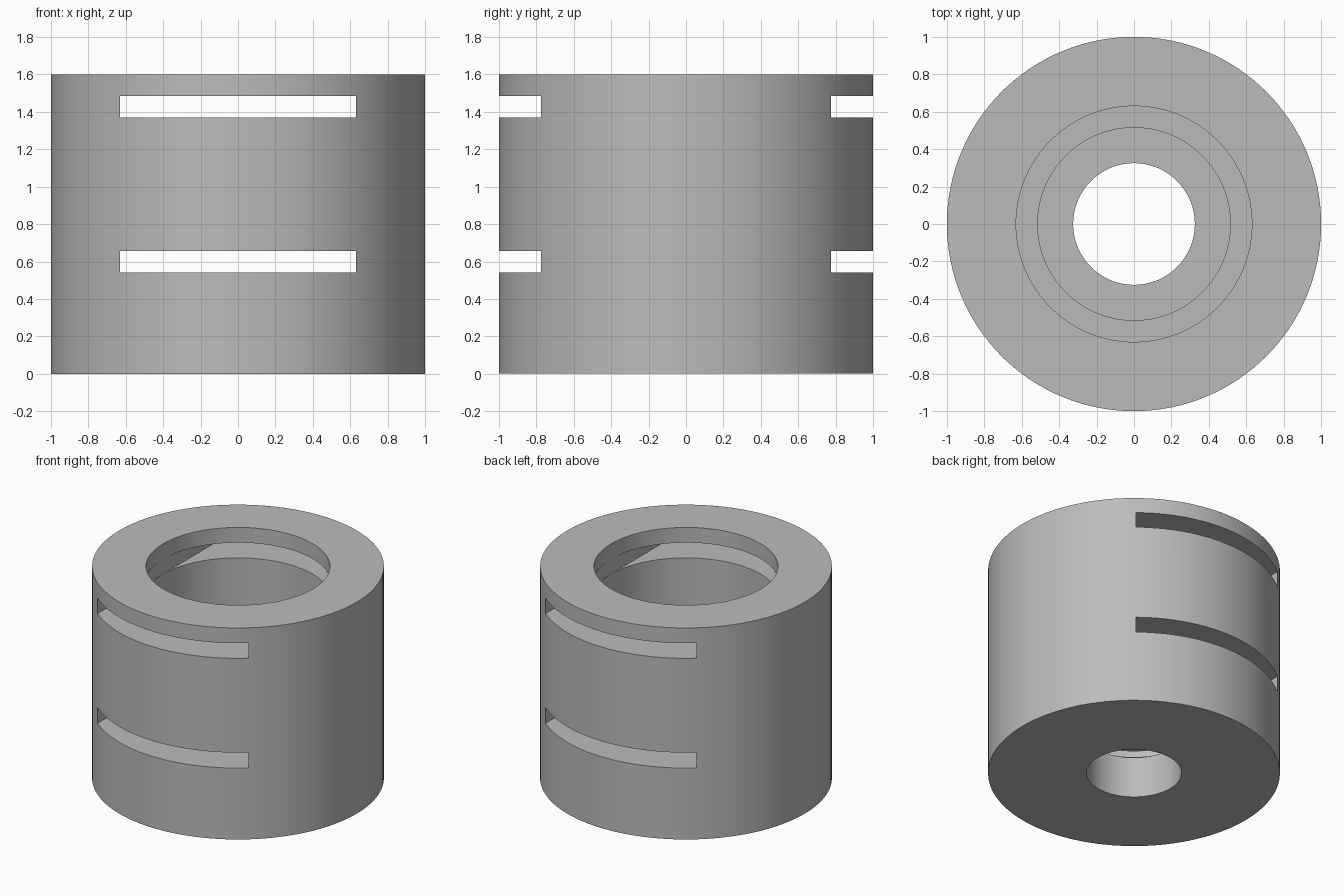
import bpy
import bmesh
from math import radians

cube = bpy.data.objects.get("Cube")
if cube:
    bpy.data.objects.remove(cube, do_unlink=True)

# One plain metal grey
grey = bpy.data.materials.new("plain_grey")
grey.use_nodes = True
colour = (0.5, 0.5, 0.5, 1)
grey.diffuse_color = colour
grey.node_tree.nodes["Principled BSDF"].inputs["Base Color"].default_value = colour


def lathe(name, profile, segments=128):
    """Revolve a closed (radius, height) profile about the z axis."""
    bm = bmesh.new()
    verts = [bm.verts.new((r, 0, z)) for r, z in profile]
    edges = [bm.edges.new((a, b)) for a, b in zip(verts, verts[1:] + verts[:1])]
    bmesh.ops.spin(bm, geom=verts + edges, axis=(0, 0, 1), cent=(0, 0, 0),
                   angle=radians(360), steps=segments)
    bmesh.ops.remove_doubles(bm, verts=bm.verts, dist=0.0001)
    bmesh.ops.recalc_face_normals(bm, faces=bm.faces)
    mesh = bpy.data.meshes.new(name)
    bm.to_mesh(mesh)
    bm.free()
    mesh.materials.append(grey)
    obj = bpy.data.objects.new(name, mesh)
    bpy.context.collection.objects.link(obj)
    return obj


# Housing: outer wall, wide bore, relief step and shaft hole
housing = lathe("stepped_housing", [
    (0.325, 0), (1, 0), (1, 1.6), (0.63, 1.6),
    (0.63, 0.425), (0.515, 0.425), (0.515, 0.31), (0.325, 0.31)])

# Two flat slots running straight through from front to back
for name, bottom, top in (("lower_slot", 0.54, 0.657), ("upper_slot", 1.37, 1.485)):
    bpy.ops.mesh.primitive_cube_add(size=1, location=(0, 0, (bottom + top) / 2))
    cutter = bpy.context.object
    cutter.name = name + "_cutter"
    cutter.scale = (1.262, 3, top - bottom)
    bpy.ops.object.transform_apply(location=False, rotation=False, scale=True)
    cutter.data.materials.append(grey)
    cut = housing.modifiers.new(name, "BOOLEAN")
    cut.operation = "DIFFERENCE"
    cut.solver = "EXACT"
    cut.object = cutter
    bpy.ops.object.select_all(action="DESELECT")
    housing.select_set(True)
    bpy.context.view_layer.objects.active = housing
    bpy.ops.object.modifier_apply(modifier=name)
    bpy.data.objects.remove(cutter, do_unlink=True)

# Smooth round walls with crisp rims
bpy.ops.object.shade_smooth_by_angle(angle=radians(30))
